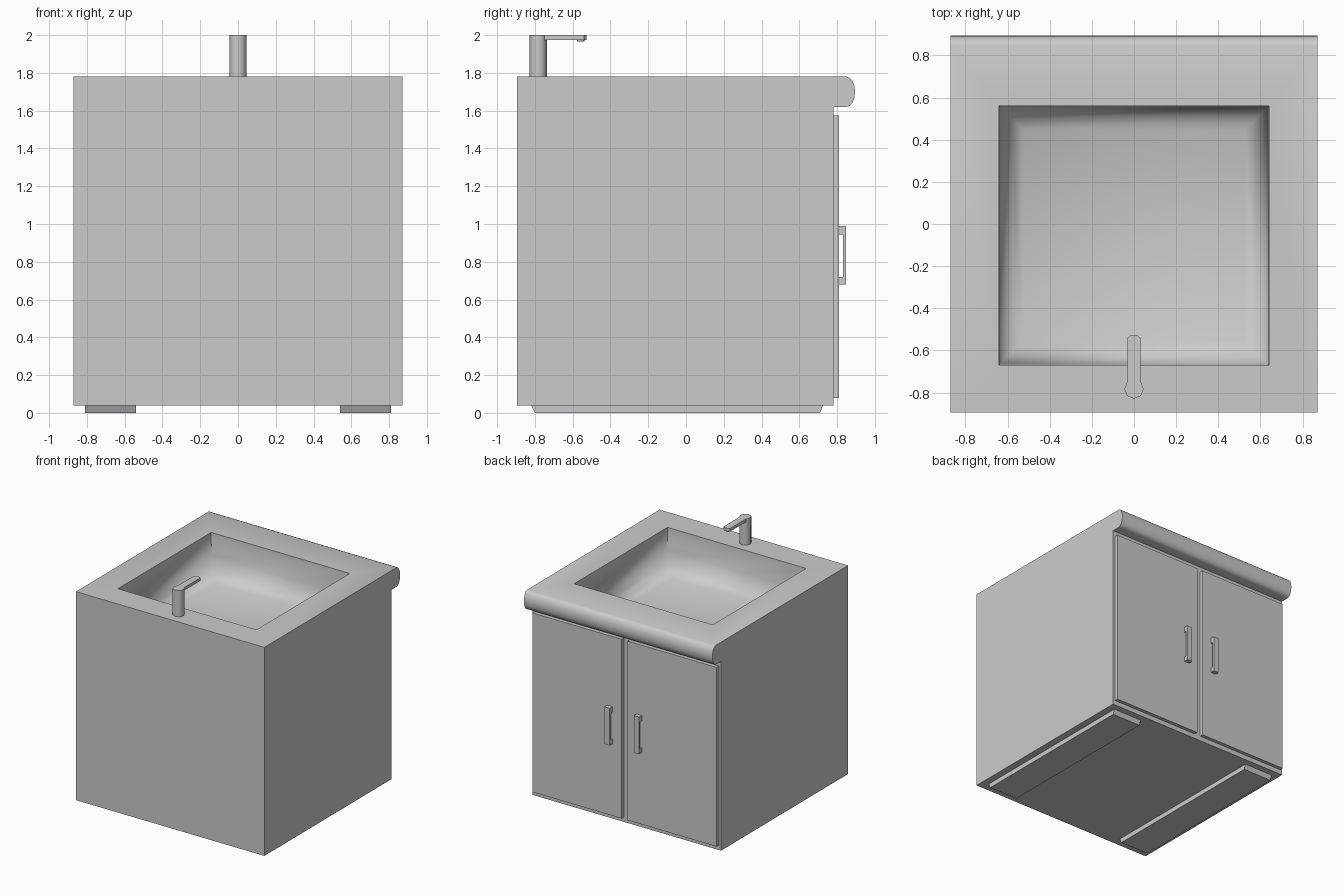
import bpy, bmesh, math

if "Cube" in bpy.data.objects:
    bpy.data.objects.remove(bpy.data.objects["Cube"])


def finish(bm, name):
    bmesh.ops.recalc_face_normals(bm, faces=bm.faces)
    me = bpy.data.meshes.new(name)
    bm.to_mesh(me)
    bm.free()
    ob = bpy.data.objects.new(name, me)
    bpy.context.collection.objects.link(ob)
    return ob


def mark_sharp(bm, keep_smooth=lambda e: False, angle=40):
    for f in bm.faces:
        f.smooth = True
    for e in bm.edges:
        if e.calc_face_angle(0) > math.radians(angle) and not keep_smooth(e):
            e.smooth = False


def prism(name, outline, axis, lo, hi):
    """Extrude a 2D outline along axis: 'x' takes (y, z), 'z' takes (x, y)."""
    bm = bmesh.new()
    place = (lambda p, t: (t, *p)) if axis == 'x' else (lambda p, t: (*p, t))
    a = [bm.verts.new(place(p, lo)) for p in outline]
    b = [bm.verts.new(place(p, hi)) for p in outline]
    bm.faces.new(a)
    bm.faces.new(b)
    n = len(a)
    for i in range(n):
        j = (i + 1) % n
        bm.faces.new((a[i], a[j], b[j], b[i]))
    return finish(bm, name)


def box(name, x, y, z):
    return prism(name, [(y[0], z[0]), (y[1], z[0]), (y[1], z[1]), (y[0], z[1])], 'x', *x)


def bridge(bm, r0, r1):
    for i in range(4):
        j = (i + 1) % 4
        bm.faces.new((r0[i], r0[j], r1[j], r1[i]))


# Cabinet with rounded counter nose and sunken basin
W, TOP, BACK = 0.87, 1.78, -0.895
nose = [(0.85 + 0.045 * math.sin(t), 1.70 + 0.08 * math.cos(t))
        for t in (math.pi * i / 8 for i in range(9))]
profile = [(0.78, 1.62), (0.78, 0.04), (BACK, 0.04), (BACK, TOP)]
outline = nose + profile
bm = bmesh.new()
left = [bm.verts.new((-W, y, z)) for y, z in outline]
right = [bm.verts.new((W, y, z)) for y, z in outline]
bm.faces.new(left)
bm.faces.new(right)
n = len(outline)
for i in range(n - 1):
    bm.faces.new((left[i], left[i + 1], right[i + 1], right[i]))
ring = [left[-1], right[-1], right[0], left[0]]
for inset, z in [(0, TOP), (0.006, 1.59), (0.03, 1.50), (0.06, 1.45), (0.11, 1.42)]:
    x, y0, y1 = 0.64 - inset, -0.67 + inset, 0.56 - inset
    new = [bm.verts.new((px, py, z)) for px, py in ((-x, y0), (x, y0), (x, y1), (-x, y1))]
    bridge(bm, ring, new)
    ring = new
bm.faces.new(ring)
bmesh.ops.recalc_face_normals(bm, faces=bm.faces)


def in_bowl(e):
    return all(abs(v.co.x) < 0.65 and v.co.z < 1.6 for v in e.verts)


mark_sharp(bm, in_bowl)
finish(bm, "cabinet_with_basin")

# Doors, handles and floor runners, one set per side
for s, side in ((-1, "left"), (1, "right")):
    box(f"{side}_door", (s * 0.027, s * 0.85), (0.78, 0.81), (0.08, 1.575))
    prism(f"{side}_handle",
          [(0.81, 0.68), (0.847, 0.68), (0.847, 0.99), (0.81, 0.99),
           (0.81, 0.945), (0.832, 0.945), (0.832, 0.72), (0.81, 0.72)],
          'x', s * 0.112, s * 0.16)
    prism(f"{side}_runner", [(-0.80, 0), (0.71, 0), (0.725, 0.04), (-0.82, 0.04)],
          'x', s * 0.54, s * 0.81)

# Faucet post
bpy.ops.mesh.primitive_cylinder_add(vertices=8, radius=0.046, depth=0.22,
                                    location=(0, -0.783, 1.89))
post = bpy.context.object
post.name = "faucet_post"
bpy.ops.object.shade_smooth_by_angle(angle=math.radians(50))

# Faucet spout and outlet
prism("faucet_spout", [(-0.03, -0.775), (0.03, -0.775), (0.03, -0.54), (0.018, -0.53),
                       (0, -0.526), (-0.018, -0.53), (-0.03, -0.54)], 'z', 1.975, 2.0)
prism("faucet_outlet", [(0.02 * math.cos(math.pi * i / 4), -0.557 + 0.02 * math.sin(math.pi * i / 4))
                        for i in range(8)], 'z', 1.966, 1.976)
